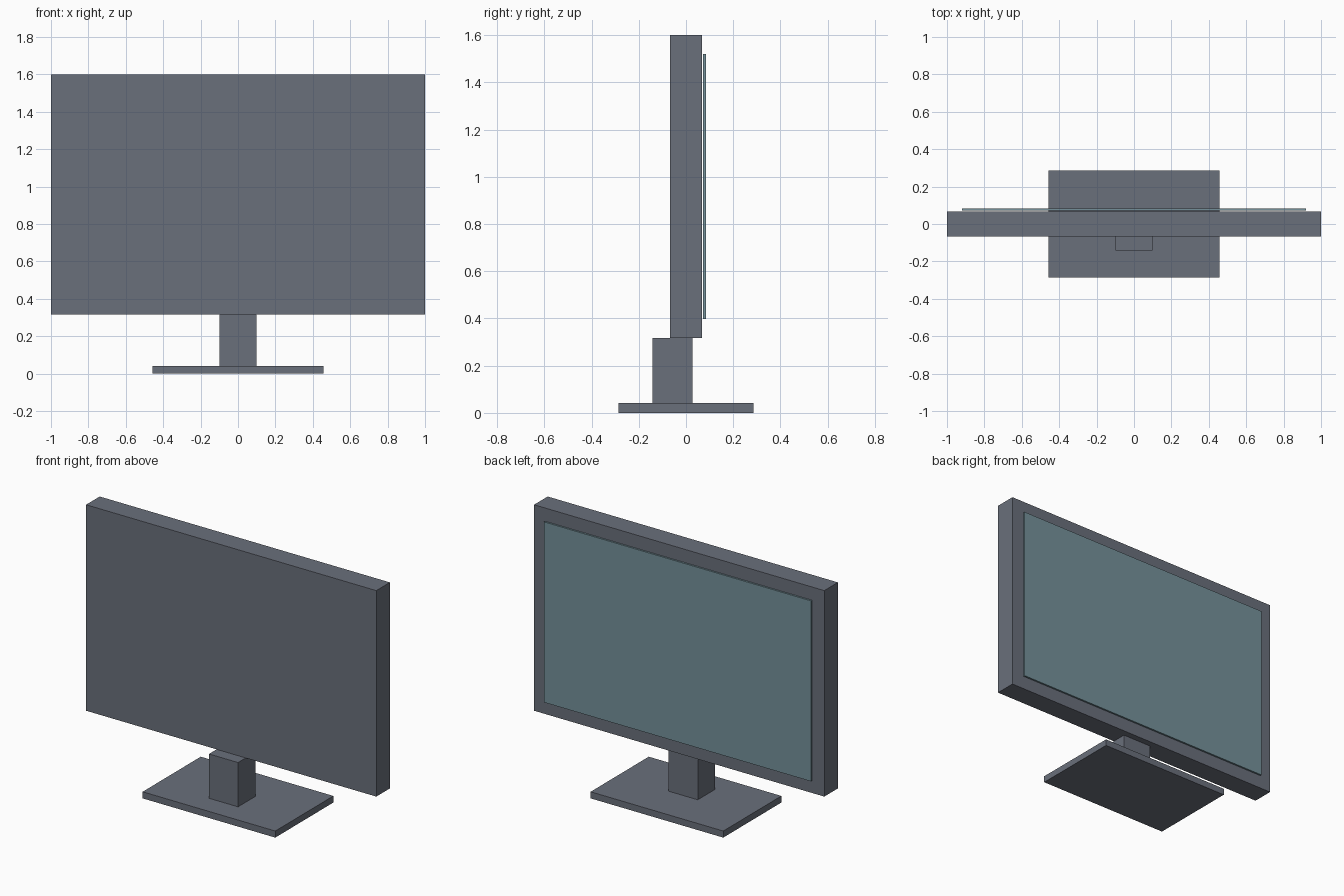
import bpy
import bmesh
from mathutils import Vector

if "Cube" in bpy.data.objects:
    bpy.data.objects.remove(bpy.data.objects["Cube"])


def colour(name, rgb):
    mat = bpy.data.materials.new(name)
    mat.diffuse_color = (*rgb, 1)
    mat.use_nodes = True
    mat.node_tree.nodes["Principled BSDF"].inputs["Base Color"].default_value = mat.diffuse_color
    return mat


def box(name, low, high, material):
    """Flat-sided box between two opposite corners."""
    low, high = Vector(low), Vector(high)
    size, centre = high - low, (low + high) / 2
    bm = bmesh.new()
    bmesh.ops.create_cube(bm, size=1)
    bmesh.ops.scale(bm, vec=size, verts=bm.verts)
    mesh = bpy.data.meshes.new(name)
    bm.to_mesh(mesh)
    bm.free()
    mesh.materials.append(material)
    obj = bpy.data.objects.new(name, mesh)
    obj.location = centre
    bpy.context.collection.objects.link(obj)
    return obj


slate = colour("dark_slate", (0.144, 0.16, 0.198))
teal = colour("screen_teal", (0.178, 0.286, 0.325))

# Stand: flat foot and neck set towards -y
box("stand_base", (-0.457, -0.286, 0), (0.457, 0.286, 0.041), slate)
box("stand_neck", (-0.1, -0.142, 0.041), (0.1, 0.027, 0.317), slate)

# Monitor housing
box("housing", (-1, -0.067, 0.317), (1, 0.067, 1.6), slate)

# Thin screen panel floating just off the +y face
box("screen", (-0.92, 0.073, 0.397), (0.92, 0.084, 1.521), teal)
